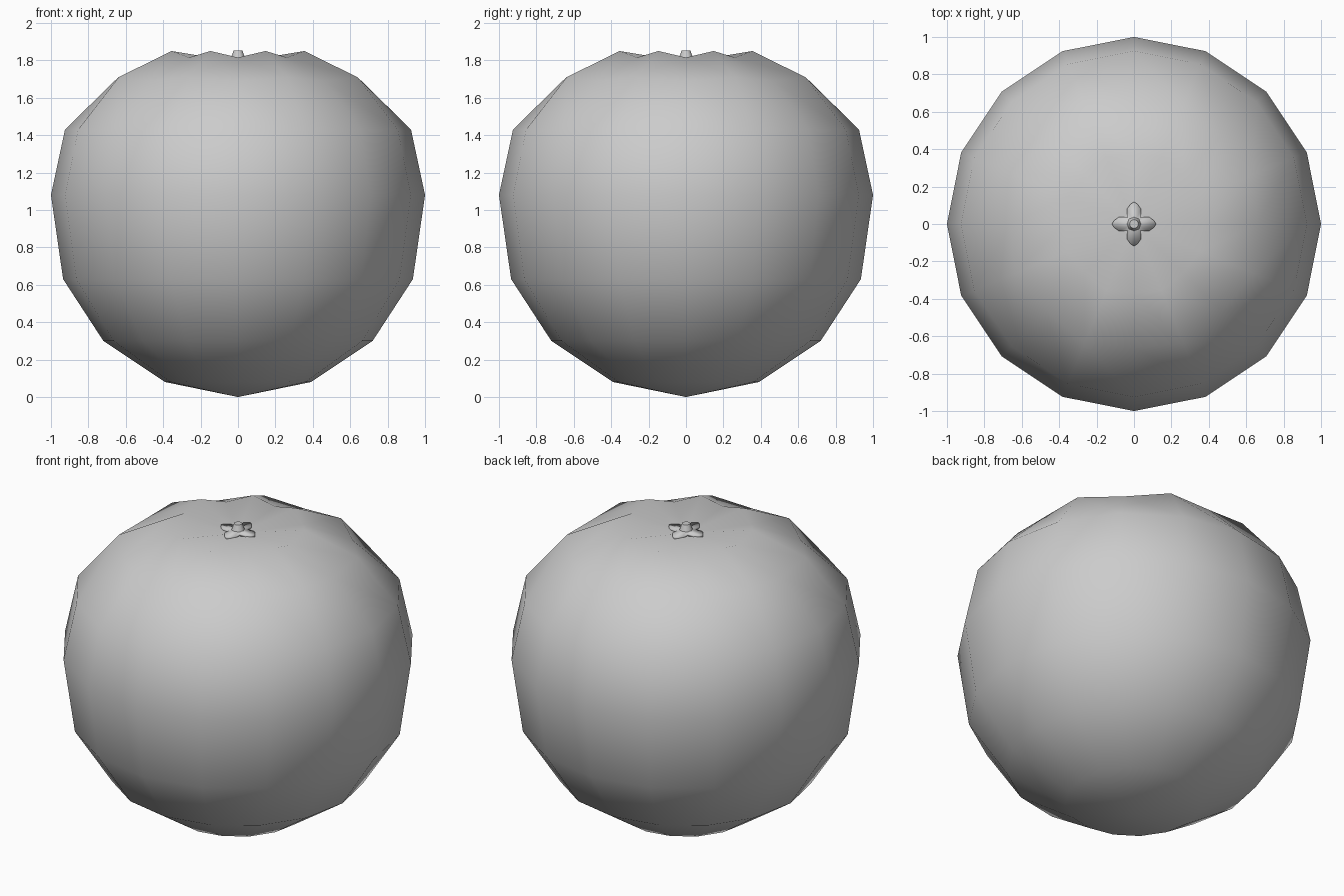
import bpy, bmesh, math
from mathutils import Matrix

old = bpy.data.objects.get("Cube")
if old:
    bpy.data.objects.remove(old, do_unlink=True)

grey = bpy.data.materials.new("plain grey")
grey.use_nodes = True
GREY = (0.6, 0.6, 0.6, 1)
grey.diffuse_color = GREY
grey.node_tree.nodes["Principled BSDF"].inputs["Base Color"].default_value = GREY


def finish(bm, name):
    bmesh.ops.recalc_face_normals(bm, faces=bm.faces)
    for f in bm.faces:
        f.smooth = True
    mesh = bpy.data.meshes.new(name)
    bm.to_mesh(mesh)
    bm.free()
    mesh.materials.append(grey)
    obj = bpy.data.objects.new(name, mesh)
    bpy.context.collection.objects.link(obj)
    return obj


# Fruit body: low-poly sphere, rings reshaped, with shallow grooves at the top
profile = [(0, 0), (0.39, 0.08), (0.72, 0.30), (0.935, 0.63), (1, 1.08),
           (0.925, 1.43), (0.69, 1.71), (0.385, 1.85), (0, 1.79)]
groove = {6: (0.66, 1.69), 7: (0.37, 1.815)}
bm = bmesh.new()
bmesh.ops.create_uvsphere(bm, u_segments=16, v_segments=8, radius=1)
for v in bm.verts:
    ring = round((math.pi - math.acos(max(-1, min(1, v.co.z)))) / (math.pi / 8))
    step = round(math.atan2(v.co.y, v.co.x) / (math.pi / 8))
    r, z = profile[ring]
    if step % 2 == 0:
        r, z = groove.get(ring, (r, z))
    a = step * math.pi / 8
    v.co = (r * math.cos(a), r * math.sin(a), z)
finish(bm, "fruit_body")

# Calyx: four pointed leaves around the stem
petal = [(0.036, -0.036), (0.08, -0.038), (0.105, -0.02), (0.118, 0),
         (0.105, 0.02), (0.08, 0.038)]
bm = bmesh.new()
outline = []
for k in range(4):
    turn = Matrix.Rotation(k * math.pi / 2, 3, 'Z')
    for x, y in petal:
        v = bm.verts.new((x, y, 0))
        v.co = turn @ v.co
        outline.append(v)
centre = bm.verts.new((0, 0, 0.004))
for a, b in zip(outline, outline[1:] + outline[:1]):
    bm.faces.new((a, b, centre))
calyx = finish(bm, "calyx")
calyx.location.z = 1.812
thick = calyx.modifiers.new("thickness", 'SOLIDIFY')
thick.thickness = 0.018
thick.offset = -1

# Stem stub
bm = bmesh.new()
bmesh.ops.create_cone(bm, cap_ends=True, segments=8, radius1=0.04, radius2=0.024,
                      depth=0.045)
stem = finish(bm, "stem")
stem.location.z = 1.829

for obj in bpy.context.scene.objects:
    obj.select_set(obj in (calyx, stem))
bpy.context.view_layer.objects.active = stem
bpy.ops.object.shade_smooth_by_angle(angle=math.radians(60))
